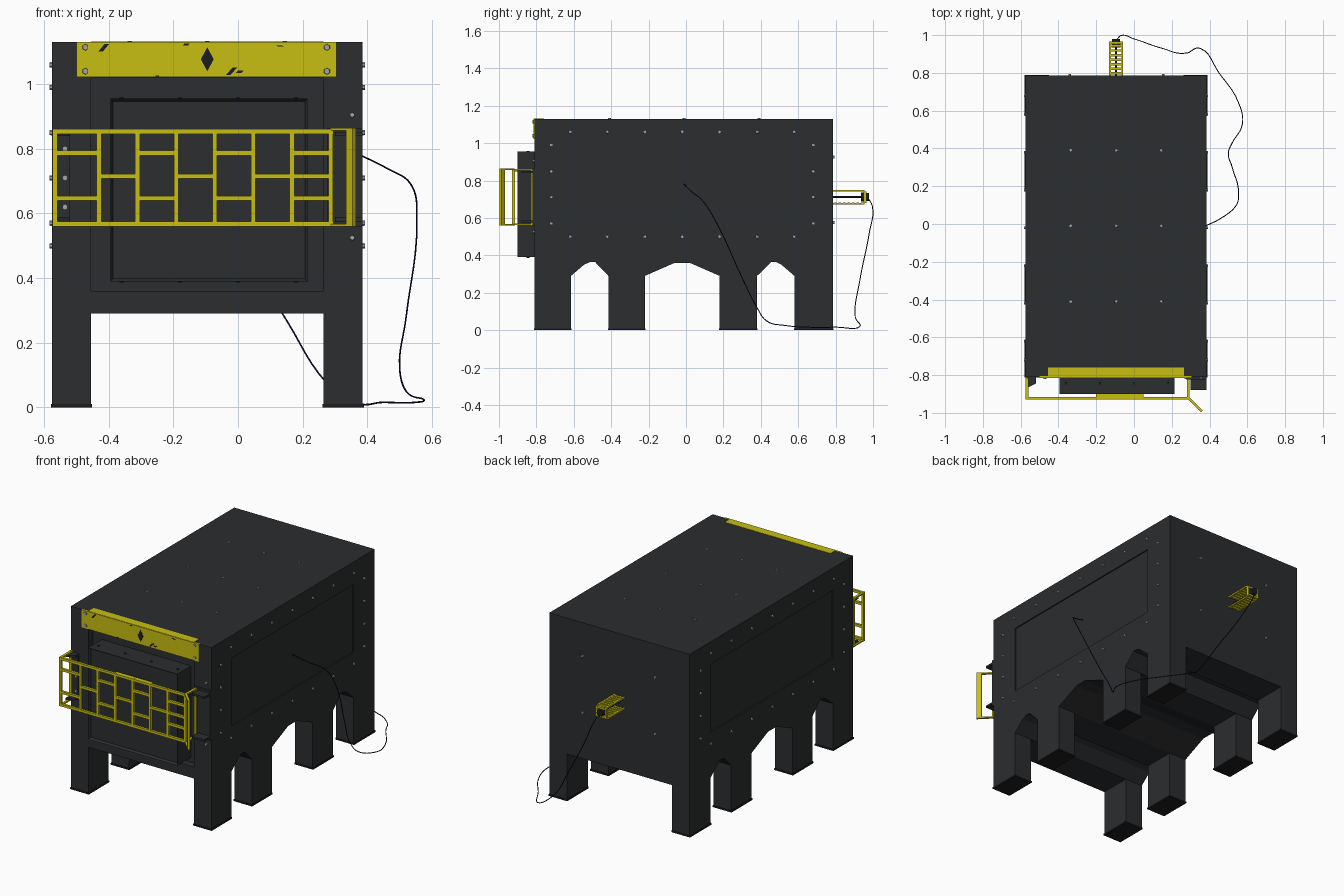
import bpy, bmesh, math
from mathutils import Vector, Matrix

if "Cube" in bpy.data.objects:
    bpy.data.objects.remove(bpy.data.objects["Cube"])

def material(name, rgb):
    m = bpy.data.materials.new(name)
    m.diffuse_color = (*rgb, 1)
    m.use_nodes = True
    m.node_tree.nodes["Principled BSDF"].inputs["Base Color"].default_value = m.diffuse_color
    return m

DARK = material("dark_metal", (0.024, 0.026, 0.028))
BLACK = material("black_paint", (0.012, 0.012, 0.014))
YELLOW = material("yellow_paint", (0.58, 0.52, 0.006))
STEEL = material("steel", (0.38, 0.38, 0.38))
NAVY = material("cable_blue", (0.006, 0.006, 0.05))
CX = -0.095  # centre line of the cabinet

def finish(name, bm, mat):
    bmesh.ops.recalc_face_normals(bm, faces=bm.faces)
    me = bpy.data.meshes.new(name)
    bm.to_mesh(me)
    bm.free()
    ob = bpy.data.objects.new(name, me)
    me.materials.append(mat)
    bpy.context.collection.objects.link(ob)
    return ob

def add_box(bm, x0, x1, y0, y1, z0, z1):
    m = Matrix.Translation(((x0+x1)/2, (y0+y1)/2, (z0+z1)/2)) @ Matrix.Diagonal((x1-x0, y1-y0, z1-z0, 1))
    return bmesh.ops.create_cube(bm, size=1, matrix=m)

def boxes(name, mat, *dims):
    bm = bmesh.new()
    for d in dims:
        add_box(bm, *d)
    return finish(name, bm, mat)

def add_prism(bm, pts, offset):
    f = bm.faces.new([bm.verts.new(p) for p in pts])
    r = bmesh.ops.extrude_face_region(bm, geom=[f])
    bmesh.ops.translate(bm, vec=offset, verts=[v for v in r["geom"] if isinstance(v, bmesh.types.BMVert)])

def add_bolt(bm, pos, normal, r=0.009, h=0.016, sides=6):
    rot = Vector(normal).to_track_quat('Z', 'Y').to_matrix().to_4x4()
    bmesh.ops.create_cone(bm, cap_ends=True, segments=sides, radius1=r, radius2=r * 0.85,
                          depth=h, matrix=Matrix.Translation(pos) @ rot)

# Cabinet: side profile with three arches underneath, extruded across
half = [(-0.81, 1.13), (-0.81, 0.29), (-0.615, 0.29), (-0.545, 0.35), (-0.515, 0.363), (-0.485, 0.363),
        (-0.415, 0.29), (-0.22, 0.29), (-0.06, 0.36), (0.02, 0.36), (0.18, 0.29), (0.38, 0.29),
        (0.455, 0.363), (0.485, 0.363), (0.51, 0.35), (0.58, 0.29), (0.785, 0.29), (0.785, 1.13)]
bm = bmesh.new()
add_prism(bm, [(-0.575, y, z) for y, z in half], (0.96, 0, 0))
cabinet = finish("cabinet", bm, DARK)

# Recesses in the front and both sides
cutter = boxes("recess_cutter", DARK,
               (-0.455, 0.265, -0.9, -0.765, 0.36, 1.02),
               (0.377, 0.45, -0.615, 0.58, 0.57, 0.99),
               (-0.64, -0.567, -0.615, 0.58, 0.57, 0.99))
cutter.hide_render = True
mod = cabinet.modifiers.new("recess", 'BOOLEAN')
mod.operation, mod.object, mod.solver = 'DIFFERENCE', cutter, 'EXACT'
bpy.context.view_layer.objects.active = cabinet
bpy.ops.object.modifier_apply(modifier="recess")
bpy.data.objects.remove(cutter)

# Eight legs with thin foot plates
legs, feet = [], []
for x0, x1 in ((-0.575, -0.455), (0.265, 0.385)):
    for y0, y1 in ((-0.81, -0.615), (-0.415, -0.22), (0.18, 0.38), (0.58, 0.785)):
        legs.append((x0, x1, y0, y1, 0.008, 0.292))
        feet.append((x0-0.004, x1+0.004, y0-0.003, y1+0.003, 0, 0.01))
boxes("legs", DARK, *legs)
boxes("foot_plates", BLACK, *feet)

# Protruding front hatch with a sunken face
bm = bmesh.new()
add_box(bm, -0.395, 0.215, -0.9, -0.76, 0.39, 0.955)
front = min(bm.faces, key=lambda f: f.calc_center_median().y)
bmesh.ops.inset_region(bm, faces=[front], thickness=0.012)
bmesh.ops.translate(bm, verts=front.verts, vec=(0, 0.015, 0))
finish("front_hatch", bm, DARK)
bm = bmesh.new()
for i in range(4):
    for z, n in ((0.955, 1), (0.39, -1)):
        add_bolt(bm, (-0.36 + i * 0.18, -0.845, z), (0, 0, n), 0.008, 0.008)
finish("hatch_bolts", bm, BLACK)

# Yellow header plate with a top flange
boxes("header_plate", YELLOW, (-0.5, 0.305, -0.815, -0.805, 1.022, 1.131),
      (-0.455, 0.265, -0.81, -0.76, 1.12, 1.132))
bm = bmesh.new()
def mark(cx, cz, w, h, slant):
    add_prism(bm, [(cx-w-slant, -0.8165, cz-h), (cx+w-slant, -0.8165, cz-h),
                   (cx+w+slant, -0.8165, cz+h), (cx-w+slant, -0.8165, cz+h)], (0, 0.003, 0))
add_prism(bm, [(CX-0.02, -0.8165, 1.077), (CX, -0.8165, 1.04), (CX+0.02, -0.8165, 1.077),
               (CX, -0.8165, 1.114)], (0, 0.003, 0))
for a in ((-0.415, 1.113, 0.007, 0.012, 0.01), (-0.02, 1.04, 0.007, 0.012, 0.011),
          (0.005, 1.038, 0.008, 0.004, 0.004), (-0.16, 1.123, 0.008, 0.003, 0.002),
          (0.13, 1.118, 0.009, 0.002, -0.003), (-0.25, 1.025, 0.005, 0.002, 0)):
    mark(*a)
finish("header_diamond_and_chips", bm, BLACK)

# Bolts on sides, top, back and front
bm = bmesh.new()
for x, n in ((0.385, 1), (-0.575, -1)):
    for i in range(7):
        for z in (1.06, 0.5):
            add_bolt(bm, (x, -0.62 + i * 0.2, z), (n, 0, 0))
    for y in (-0.72, 0.68):
        for z in (0.99, 0.85, 0.71, 0.57):
            add_bolt(bm, (x, y, z), (n, 0, 0))
for x in (-0.335, CX, 0.145):
    for y in (-0.41, -0.01, 0.39):
        add_bolt(bm, (x, y, 1.13), (0, 0, 1), 0.009, 0.008)
for x in (-0.34, 0.155):
    for z in (0.925, 0.575):
        add_bolt(bm, (x, 0.785, z), (0, 1, 0))
for x in (-0.472, 0.275):
    for z in (1.04, 1.114):
        add_bolt(bm, (x, -0.815, z), (0, -1, 0), 0.011, 0.012)
for x, z in ((0.353, 0.905), (0.353, 0.525), (-0.535, 0.8), (-0.535, 0.71), (-0.535, 0.62)):
    add_bolt(bm, (x, -0.812, z), (0, -1, 0))
finish("bolts", bm, STEEL)

# Dark hinge brackets on the front corner posts
bm = bmesh.new()
add_box(bm, 0.275, 0.385, -0.822, -0.805, 0.56, 0.865)
add_box(bm, -0.57, -0.52, -0.82, -0.805, 0.57, 0.85)
for z in (0.575, 0.84):
    add_box(bm, 0.3, 0.385, -0.88, -0.81, z, z + 0.012)
    add_prism(bm, [(-0.57, -0.81, z), (-0.57, -0.87, z), (-0.52, -0.845, z), (-0.52, -0.81, z)], (0, 0, 0.012))
finish("guard_brackets", bm, DARK)

# Yellow guard grille: frame, uprights, staggered crossbars, side returns
t = 0.0075
Y0, Y1 = -0.93, -0.915
bm = bmesh.new()
ups = [-0.566, -0.43, -0.311, -0.191, -0.072, 0.047, 0.167, 0.287]
for x in ups:
    add_box(bm, x-t, x+t, Y0, Y1, 0.56, 0.862)
for z in (0.568, 0.854):
    add_box(bm, -0.574, 0.295, Y0, Y1, z-t, z+t)
for i, (a, b) in enumerate(zip(ups, ups[1:])):
    for z in ((0.715,), (0.787, 0.647))[i % 2 == 0] + ((0.715,) if i == 6 else ()):
        add_box(bm, a, b, Y0, Y1, z-t, z+t)
for x in (ups[0], ups[-1]):
    for z in (0.565, 0.857):
        add_box(bm, x-t, x+t, Y1, -0.815, z-0.004, z+0.004)
    add_box(bm, x-t, x+t, -0.83, -0.815, 0.56, 0.862)
add_box(bm, -0.2, 0.05, -0.916, -0.898, 0.847, 0.86)
finish("guard_grille", bm, YELLOW)

# Angled wing at the end of the guard
bm = bmesh.new()
add_box(bm, 0.07, 0.1, -0.007, 0.007, 0.56, 0.864)
for z in (0.56, 0.856):
    add_box(bm, 0, 0.1, -0.007, 0.007, z, z + 0.008)
bm.transform(Matrix.Translation((0.289, -0.922, 0)) @ Matrix.Rotation(math.radians(-45), 4, 'Z'))
finish("guard_wing", bm, YELLOW)

# Cage around the rear cable plug
bm = bmesh.new()
L, R = -0.133, -0.057
for z in (0.677, 0.745):
    for x in (L, R - 0.01):
        add_box(bm, x, x + 0.01, 0.78, 0.955, z-0.004, z+0.004)
    for i in range(7):
        y = 0.792 + i * 0.024
        add_box(bm, L, R, y, y + 0.013, z-0.0045, z+0.0045)
for x in (L, R - 0.01):
    add_box(bm, x, x + 0.01, 0.95, 0.965, 0.68, 0.742)
for z in (0.68, 0.732):
    add_box(bm, L, R, 0.952, 0.965, z, z + 0.01)
finish("plug_cage", bm, YELLOW)
bm = bmesh.new()
add_bolt(bm, (CX, 0.957, 0.712), (0, 1, 0), 0.024, 0.045, 12)
add_bolt(bm, (CX, 0.87, 0.712), (0, 1, 0), 0.006, 0.19, 8)
finish("cable_plug", bm, BLACK)

# Loose cable from the right side to the rear plug
path = [(0.38, -0.01, 0.78), (0.46, 0.03, 0.74), (0.535, 0.09, 0.69), (0.553, 0.16, 0.58), (0.52, 0.3, 0.28),
        (0.5, 0.38, 0.12), (0.52, 0.43, 0.05), (0.574, 0.53, 0.025), (0.55, 0.65, 0.016), (0.45, 0.8, 0.016),
        (0.35, 0.93, 0.02), (0.28, 0.905, 0.07), (0.15, 0.93, 0.27), (0.0, 0.98, 0.52),
        (-0.07, 0.997, 0.66), (CX, 0.97, 0.712)]
cu = bpy.data.curves.new("cable", 'CURVE')
cu.dimensions, cu.bevel_depth, cu.bevel_resolution, cu.resolution_u = '3D', 0.0026, 1, 6
sp = cu.splines.new('BEZIER')
sp.bezier_points.add(len(path) - 1)
for p, co in zip(sp.bezier_points, path):
    p.co = co
    p.handle_left_type = p.handle_right_type = 'AUTO'
cu.materials.append(NAVY)
bpy.context.collection.objects.link(bpy.data.objects.new("cable", cu))
